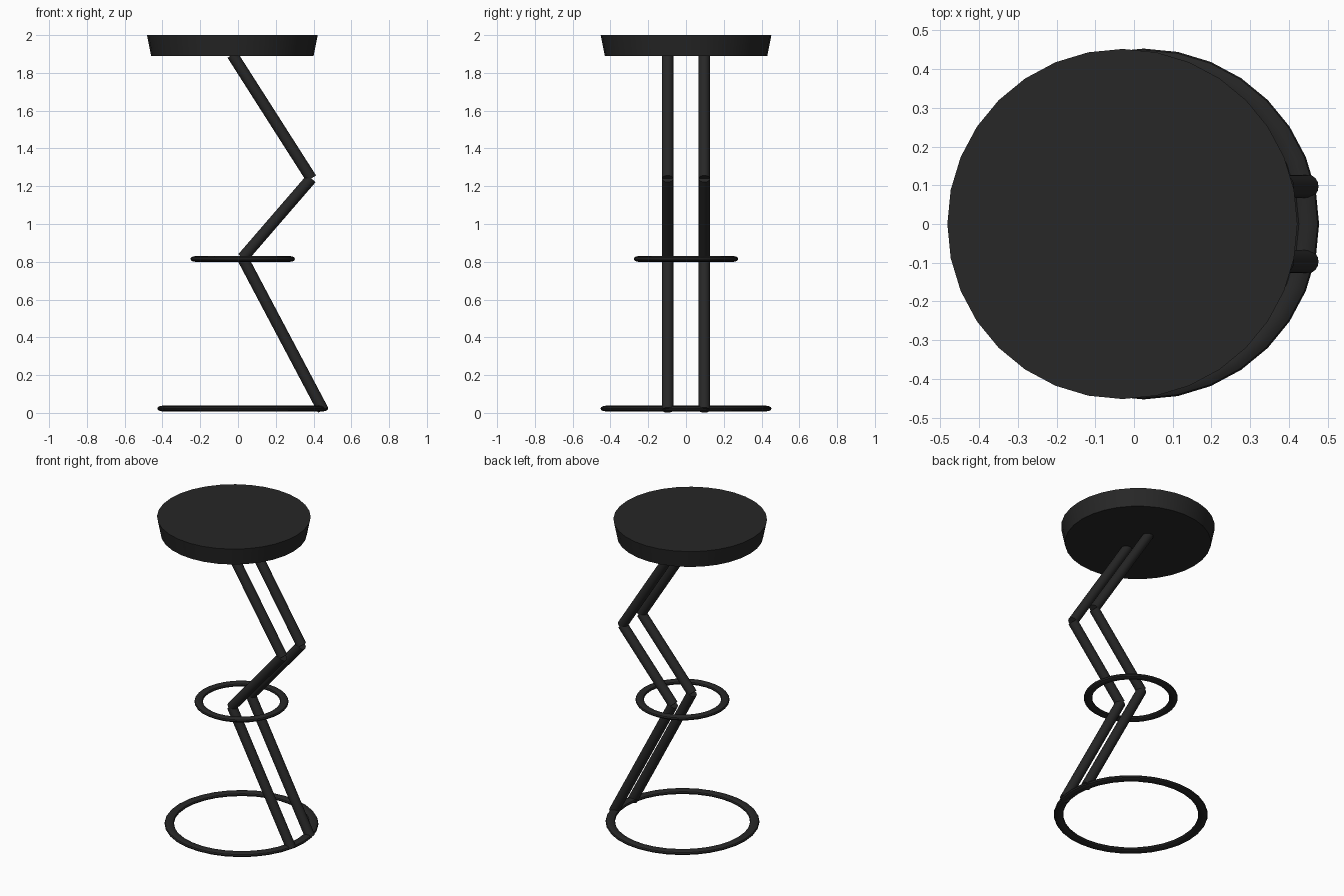
import bpy
from mathutils import Vector

if "Cube" in bpy.data.objects:
    bpy.data.objects.remove(bpy.data.objects["Cube"])

black = bpy.data.materials.new("black")
black.diffuse_color = (0.02, 0.02, 0.02, 1)
black.use_nodes = True
black.node_tree.nodes["Principled BSDF"].inputs["Base Color"].default_value = black.diffuse_color


def finish(name):
    ob = bpy.context.object
    ob.name = name
    ob.data.materials.append(black)
    bpy.ops.object.shade_smooth_by_angle()
    return ob


def ring(name, outer, width, z):
    # flattened torus
    minor = width / 2
    bpy.ops.mesh.primitive_torus_add(major_segments=32, minor_segments=12,
                                     major_radius=outer - minor, minor_radius=minor,
                                     location=(0.025, 0, z))
    bpy.context.object.scale.z = 0.03 / width
    bpy.ops.object.transform_apply(location=False, rotation=False, scale=True)
    finish(name)


def rod(name, a, b, radius=0.03):
    a, b = Vector(a), Vector(b)
    d = b - a
    bpy.ops.mesh.primitive_cylinder_add(vertices=16, radius=radius, depth=d.length,
                                        location=(a + b) / 2,
                                        rotation=d.to_track_quat('Z', 'Y').to_euler())
    finish(name)


# Seat: shallow disc, slightly wider at the top
bpy.ops.mesh.primitive_cone_add(vertices=32, radius1=0.43, radius2=0.452, depth=0.11,
                                location=(-0.03, 0, 1.945))
finish("seat")

# Floor ring and foot rest ring
ring("base_ring", 0.453, 0.056, 0.023)
ring("foot_rest", 0.277, 0.05, 0.815)

# Two parallel zigzag legs, each of three straight rods
path = [(0.45, 0.015), (0.024, 0.82), (0.388, 1.241), (-0.03, 1.896)]
for side, y in (("front", -0.097), ("back", 0.097)):
    for part, p, q in zip(("lower", "middle", "upper"), path, path[1:]):
        rod(f"{side}_{part}_leg", (p[0], y, p[1]), (q[0], y, q[1]))
